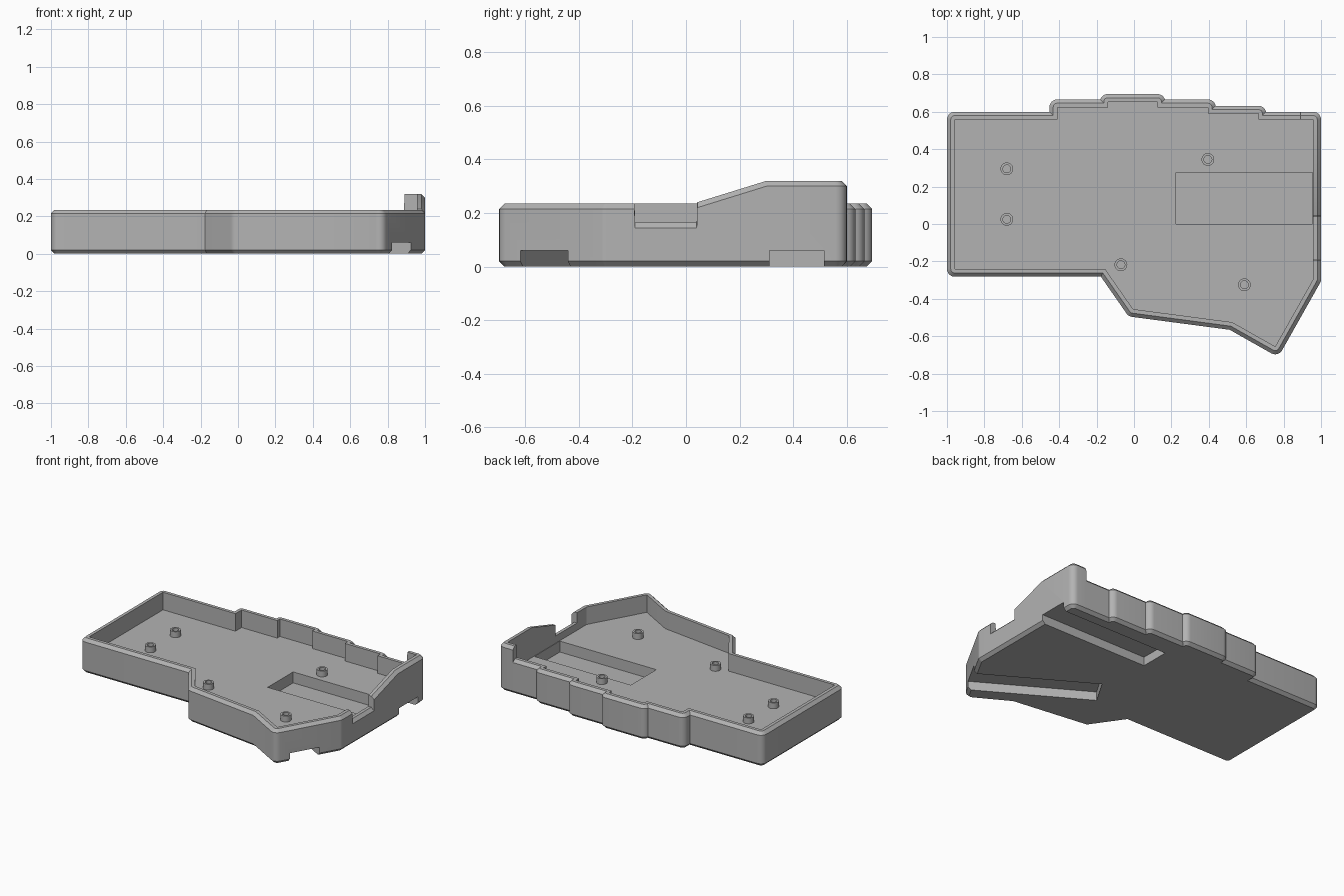
import bpy, bmesh, math
from mathutils import Vector, Matrix

cube = bpy.data.objects.get("Cube")
if cube:
    bpy.data.objects.remove(cube, do_unlink=True)

WALL, CHAMFER, FLOOR = 0.042, 0.02, 0.115
RIM, NOTCH, RAISED = 0.235, 0.165, 0.32
SIDE, BACK = 0.958, 0.558

grey = bpy.data.materials.new("plain grey")
grey.use_nodes = True
grey.diffuse_color = (0.45, 0.45, 0.45, 1)
grey.node_tree.nodes["Principled BSDF"].inputs["Base Color"].default_value = grey.diffuse_color


def finish(name, bm):
    bmesh.ops.recalc_face_normals(bm, faces=bm.faces)
    mesh = bpy.data.meshes.new(name)
    bm.to_mesh(mesh)
    bm.free()
    obj = bpy.data.objects.new(name, mesh)
    bpy.context.collection.objects.link(obj)
    mesh.materials.append(grey)
    return obj


def smooth(obj):
    bpy.ops.object.select_all(action='DESELECT')
    obj.select_set(True)
    bpy.context.view_layer.objects.active = obj
    bpy.ops.object.shade_smooth_by_angle(angle=math.radians(28))


def loft(name, rings):
    """Bridge closed rings in order, then cap both ends."""
    bm = bmesh.new()
    loops = [[bm.verts.new(p) for p in ring] for ring in rings]
    for a, b in zip(loops, loops[1:]):
        for i in range(len(a)):
            j = (i + 1) % len(a)
            bm.faces.new((a[i], a[j], b[j], b[i]))
    bmesh.ops.remove_doubles(bm, verts=bm.verts, dist=0.0002)
    edges = [e for e in bm.edges if e.is_boundary]
    bmesh.ops.holes_fill(bm, edges=edges, sides=0)
    return finish(name, bm)


def offset_rays(outline):
    """Pair each inner corner with outward rays: arcs on convex corners, mitres on concave ones."""
    rays = []
    n = len(outline)
    for i, (x, y, h) in enumerate(outline):
        p = Vector((x, y))
        before = p - Vector(outline[i - 1][:2])
        after = Vector(outline[(i + 1) % n][:2]) - p
        n1 = Vector((before.y, -before.x)).normalized()
        n2 = Vector((after.y, -after.x)).normalized()
        turn = math.atan2(n1.x * n2.y - n1.y * n2.x, n1.dot(n2))
        # trim arcs where a step is shorter than the wall thickness
        t1 = math.asin(max(0, 1 - before.length / WALL))
        t2 = math.asin(max(0, 1 - after.length / WALL))
        if abs(turn) < 0.01:
            rays.append((p, n1, h))
        elif turn < 0:
            rays.append((p, (n1 * math.cos(t1) + n2 * math.cos(t2)) / (1 + n1.dot(n2)), h))
        else:
            for k in range(7):
                a = t1 + (turn - t1 - t2) * k / 6
                rays.append((p, Matrix.Rotation(a, 2) @ n1, h))
    return rays


# Inner outline, counter-clockwise, with the rim height at each corner
outline = [(x, y, RIM) for x, y in (
    (-SIDE, -0.24), (-0.155, -0.24), (-0.005, -0.455), (0.525, -0.525),
    (0.755, -0.655), (SIDE, -0.295), (SIDE, -0.192))]
outline += [(SIDE, -0.19, NOTCH), (SIDE, 0.04, NOTCH), (SIDE, 0.042, 0.24),
            (SIDE, 0.3, RAISED), (SIDE, BACK, RAISED), (0.89, BACK, RAISED)]
outline += [(x, y, RIM) for x, y in (
    (0.888, BACK), (0.665, BACK), (0.665, 0.59), (0.395, 0.59),
    (0.395, 0.624), (0.125, 0.624), (0.125, 0.653), (-0.14, 0.653),
    (-0.14, 0.624), (-0.41, 0.624), (-0.41, BACK), (-SIDE, BACK))]

# Tray shell: chamfered outside, flat rim, straight inner wall
rays = offset_rays(outline)
profile = [
    (WALL - CHAMFER, lambda h: 0),
    (WALL, lambda h: CHAMFER),
    (WALL, lambda h: h - CHAMFER),
    (WALL - CHAMFER, lambda h: h),
    (0, lambda h: h),
    (0, lambda h: FLOOR),
]
tray = loft("case_tray", [[(*(p + d * off), z(h)) for p, d, h in rays]
                          for off, z in profile])


def cut_box(centre, size, angle=0):
    bm = bmesh.new()
    matrix = (Matrix.Translation(centre) @ Matrix.Rotation(angle, 4, 'Z')
              @ Matrix.Diagonal((*size, 1)))
    bmesh.ops.create_cube(bm, size=1, matrix=matrix)
    cutter = finish("cutter", bm)
    cutter.hide_render = True
    mod = tray.modifiers.new("cut", 'BOOLEAN')
    mod.operation, mod.solver, mod.object = 'DIFFERENCE', 'EXACT', cutter
    bpy.context.view_layer.objects.active = tray
    bpy.ops.object.modifier_apply(modifier=mod.name)
    bpy.data.objects.remove(cutter, do_unlink=True)


# Battery pocket in the floor
cut_box((0.59, 0.137, 0.09), (0.73, 0.275, 0.1))
# Straight groove under the back, open at the side
cut_box((0.68, 0.413, 0), (1, 0.203, 0.12))
# Slanted groove under the front, square to the angled edge
along = Vector((0.861, -0.508))
middle = Vector((0.18, -0.12)) + along * 0.5
cut_box((*middle, 0), (1, 0.203, 0.12), math.atan2(along.y, along.x))
smooth(tray)


# Screw bosses
def circle(x, y, r, z, sides=24):
    return [(x + r * math.cos(math.tau * k / sides),
             y + r * math.sin(math.tau * k / sides), z) for k in range(sides)]


for i, (x, y) in enumerate([(-0.68, 0.295), (-0.68, 0.025), (-0.07, -0.218),
                            (0.395, 0.345), (0.59, -0.325)]):
    boss = loft(f"screw_boss_{i + 1}", [circle(x, y, r, z) for r, z in (
        (0.034, FLOOR - 0.01), (0.034, 0.155), (0.021, 0.155), (0.021, FLOOR + 0.002))])
    smooth(boss)
